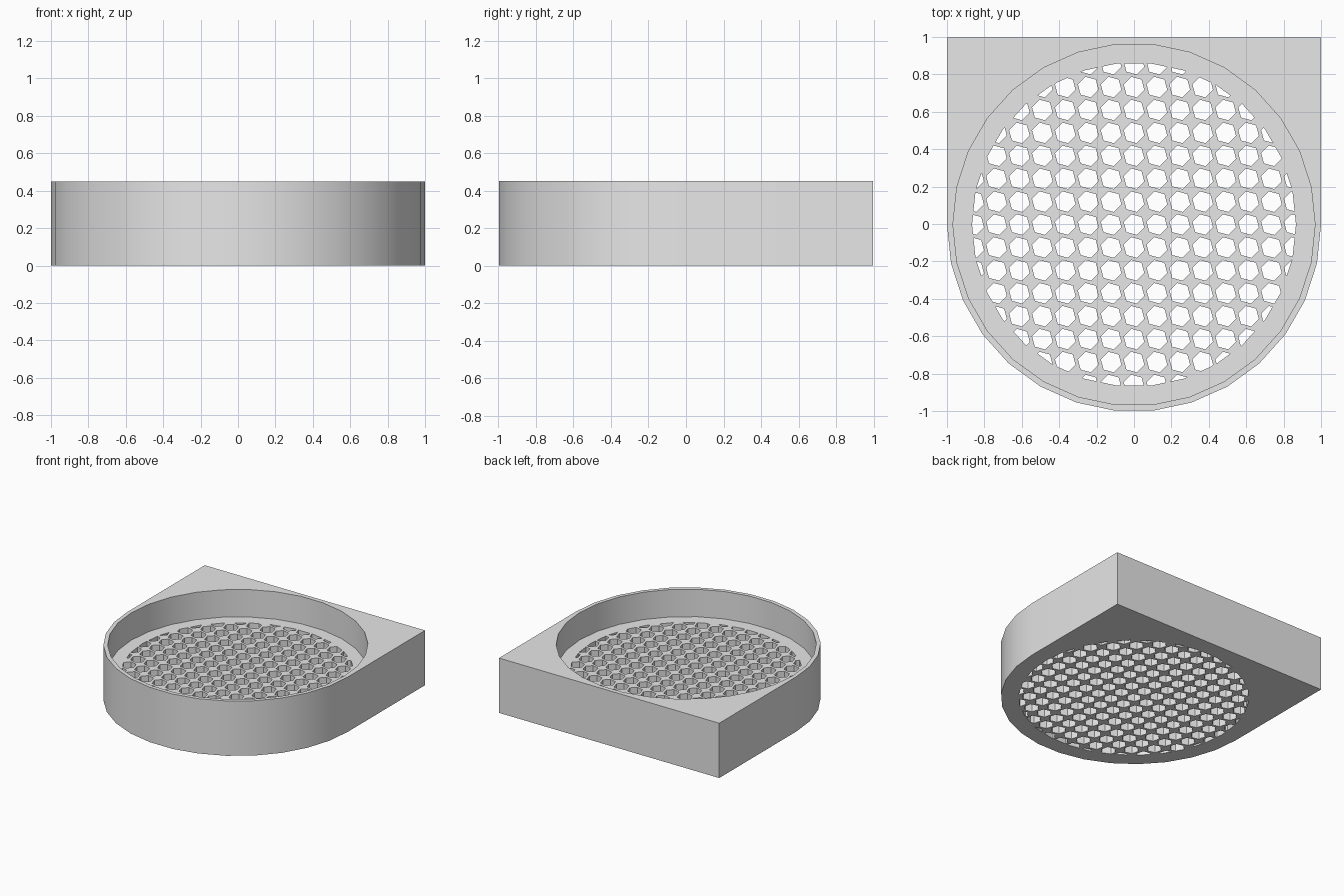
import bpy, bmesh
from math import cos, sin, pi, radians, hypot

if "Cube" in bpy.data.objects:
    bpy.data.objects.remove(bpy.data.objects["Cube"], do_unlink=True)

HEIGHT = 0.45
FLOOR = 0.225          # top of the perforated floor
CENTRE_Y = -0.003      # centre of the round dish
SIDES = 30
PITCH = 0.1225         # hole spacing
HOLE_R = 0.057
GRID_R = 0.866         # limit of the perforated area

grey = bpy.data.materials.new("plain_grey")
grey.use_nodes = True
colour = (0.8, 0.8, 0.8, 1)
grey.diffuse_color = colour
grey.node_tree.nodes["Principled BSDF"].inputs["Base Color"].default_value = colour


def ring(radius, sides, turn=0.0, cx=0.0, cy=CENTRE_Y):
    return [(cx + radius * cos(turn + 2 * pi * i / sides),
             cy + radius * sin(turn + 2 * pi * i / sides)) for i in range(sides)]


def prisms(name, outlines, z0, z1):
    """Extrude each closed outline from z0 to z1 into one object."""
    bm = bmesh.new()
    for outline in outlines:
        low = [bm.verts.new((x, y, z0)) for x, y in outline]
        high = [bm.verts.new((x, y, z1)) for x, y in outline]
        bm.faces.new(low[::-1])
        bm.faces.new(high)
        for i in range(len(low)):
            j = (i + 1) % len(low)
            bm.faces.new((low[i], low[j], high[j], high[i]))
    mesh = bpy.data.meshes.new(name)
    bm.to_mesh(mesh)
    bm.free()
    mesh.materials.append(grey)
    obj = bpy.data.objects.new(name, mesh)
    bpy.context.collection.objects.link(obj)
    return obj


def boolean(target, cutter, operation):
    """Apply a boolean and discard the cutter."""
    cutter.hide_render = True
    mod = target.modifiers.new(operation.lower(), "BOOLEAN")
    mod.operation = operation
    mod.solver = "EXACT"
    mod.object = cutter
    bpy.context.view_layer.objects.active = target
    bpy.ops.object.modifier_apply(modifier=mod.name)
    bpy.data.objects.remove(cutter, do_unlink=True)


# Body: round front half, square back half
front_half = [p for p in ring(1.0, SIDES, pi) if p[1] < CENTRE_Y + 0.001]
front_half.sort()
body = prisms("strainer_body", [front_half + [(1, 0.997), (-1, 0.997)]], 0, HEIGHT)

# Round recess above the floor
boolean(body, prisms("recess_cutter", [ring(0.968, SIDES)], FLOOR, HEIGHT + 0.2),
        "DIFFERENCE")

# Grid of tilted hexagonal holes, trimmed to a circle
holes = []
for column in range(-7, 8):
    for row in range(-7, 8):
        x, y = column * PITCH, row * PITCH
        if hypot(x, y) < GRID_R + HOLE_R:
            holes.append(ring(HOLE_R, 6, radians(45), x, CENTRE_Y + y))
hole_cutter = prisms("hole_cutter", holes, -0.1, FLOOR + 0.1)
boolean(hole_cutter, prisms("grid_limit", [ring(GRID_R, SIDES)], -0.05, FLOOR + 0.05),
        "INTERSECT")
boolean(body, hole_cutter, "DIFFERENCE")

# Smooth round walls, crisp corners
bpy.ops.object.select_all(action="DESELECT")
body.select_set(True)
bpy.context.view_layer.objects.active = body
bpy.ops.object.shade_smooth_by_angle(angle=radians(30))
